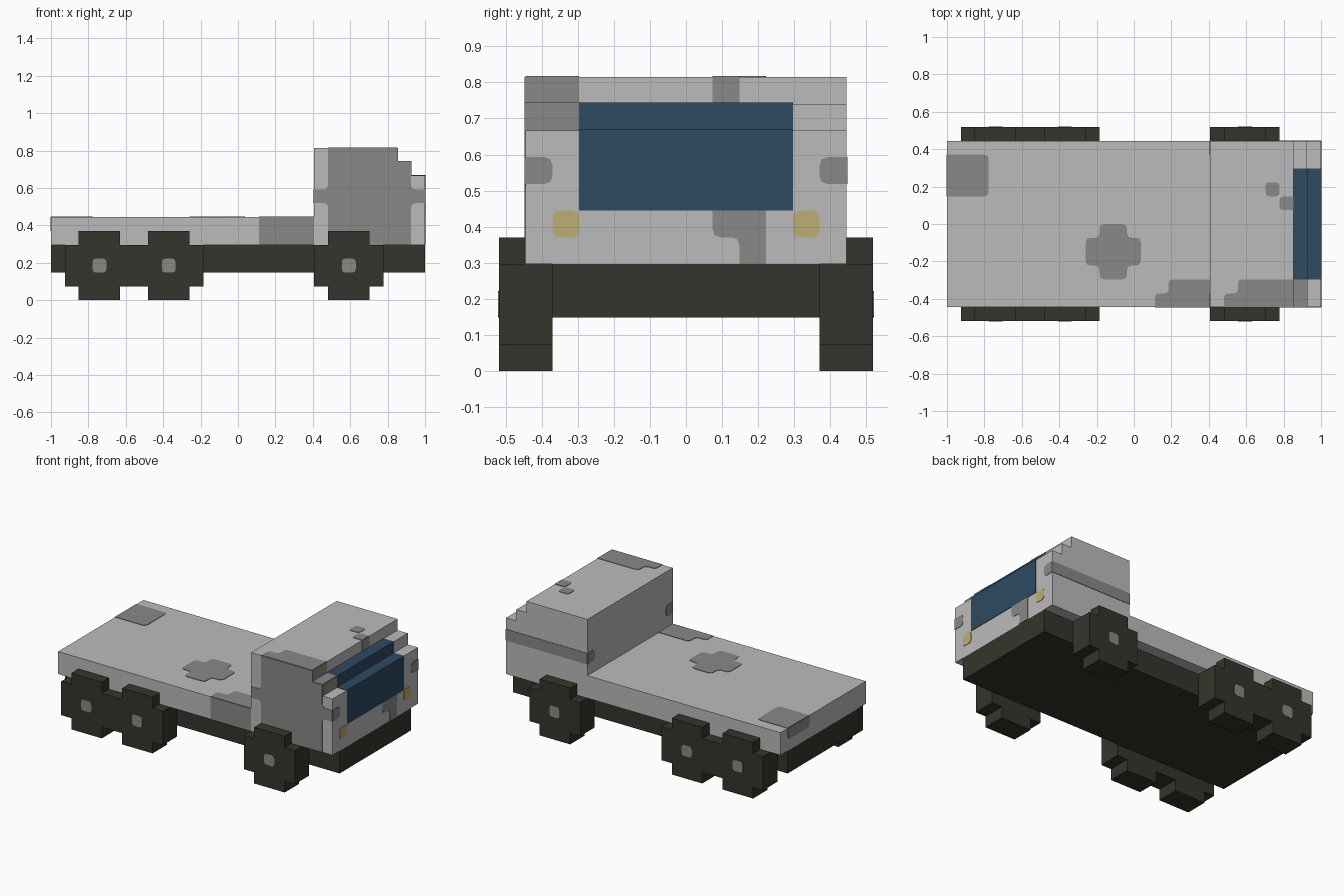
import bpy, bmesh, math
from mathutils import Vector

if "Cube" in bpy.data.objects:
    bpy.data.objects.remove(bpy.data.objects["Cube"])

U = 2 / 27      # size of one block; the model is 27 blocks long
E = 0.04        # plate thickness in blocks


def material(name, rgb):
    m = bpy.data.materials.new(name)
    m.use_nodes = True
    col = (*rgb, 1)
    m.diffuse_color = col
    bsdf = next(n for n in m.node_tree.nodes if n.type == 'BSDF_PRINCIPLED')
    bsdf.inputs["Base Color"].default_value = col
    bsdf.inputs["Roughness"].default_value = 0.9
    return m


LIGHT = material("light grey paint", (0.50, 0.50, 0.50))
DARK = material("dark grey paint", (0.25, 0.25, 0.245))
BLACK = material("black rubber", (0.036, 0.034, 0.025))
BLUE = material("blue glass", (0.027, 0.069, 0.120))
YELLOW = material("yellow lamp", (0.51, 0.42, 0.18))


def rounded(outline):
    """Round each corner by its optional third value."""
    pts = []
    for i, c in enumerate(outline):
        p = Vector(c[:2])
        r = c[2] if len(c) > 2 else 0
        if not r:
            pts.append(p)
            continue
        a = p + (Vector(outline[i - 1][:2]) - p).normalized() * r
        b = p + (Vector(outline[(i + 1) % len(outline)][:2]) - p).normalized() * r
        pts += [a, (a + b) / 4 + p / 2, b]
    return pts


def prism(name, mat, axis, lo, hi, outline):
    """Extrude an outline in block units along an axis from lo to hi."""
    place = {'x': lambda p, d: (d, p.x, p.y),
             'y': lambda p, d: (p.x, d, p.y),
             'z': lambda p, d: (p.x, p.y, d)}[axis]
    pts = rounded(outline)
    bm = bmesh.new()
    rings = []
    for d in (lo, hi):
        ring = []
        for p in pts:
            x, y, z = place(p, d)
            ring.append(bm.verts.new(((x - 13.5) * U, y * U, z * U)))
        rings.append(ring)
        bm.faces.new(ring)
    n = len(pts)
    for i in range(n):
        j = (i + 1) % n
        bm.faces.new((rings[0][i], rings[0][j], rings[1][j], rings[1][i]))
    bmesh.ops.recalc_face_normals(bm, faces=bm.faces)
    me = bpy.data.meshes.new(name)
    bm.to_mesh(me)
    bm.free()
    me.materials.append(mat)
    ob = bpy.data.objects.new(name, me)
    bpy.context.collection.objects.link(ob)
    return ob


def rect(a0, a1, b0, b1, r=0):
    return [(a0, b0, r), (a1, b0, r), (a1, b1, r), (a0, b1, r)]


def plate(name, mat, axis, at, side, outline):
    """Thin painted plate on a surface, facing side (+1 or -1)."""
    return prism(name, mat, axis, at - side * E, at + side * E, outline)


# Main body
prism("chassis", BLACK, 'y', -5, 5, rect(0, 27, 2, 4))
prism("flat_bed", LIGHT, 'y', -6, 6, rect(0, 19, 4, 6))
prism("cab", LIGHT, 'y', -6, 6, [(19, 4), (27, 4), (27, 9), (26, 9),
                                 (26, 10), (25, 10), (25, 11), (19, 11)])
# Stepped windshield, just proud of the cab
prism("windshield", BLUE, 'y', -4, 4, [
    (25, 6), (27 + E, 6), (27 + E, 9 + E), (26 + E, 9 + E),
    (26 + E, 10 + E), (25, 10 + E)])

# Blocky wheels with hubs
for side, s in (("left_side", 1), ("right_side", -1)):
    for label, c in (("rear", 3.5), ("middle", 8.5), ("front", 21.5)):
        prism(f"{label}_wheel_{side}", BLACK, 'y', 5 * s, 7 * s, [
            (c - 1.5, 0), (c + 1.5, 0), (c + 1.5, 1), (c + 2.5, 1),
            (c + 2.5, 4), (c + 1.5, 4), (c + 1.5, 5), (c - 1.5, 5),
            (c - 1.5, 4), (c - 2.5, 4), (c - 2.5, 1), (c - 1.5, 1)])
        plate(f"{label}_hub_{side}", DARK, 'y', 7 * s, s,
              rect(c - .5, c + .5, 2, 3, .25))
    # Headlights and the ends of the side stripe
    plate(f"headlight_{side}", YELLOW, 'x', 27, 1,
          rect(min(4 * s, 5 * s), max(4 * s, 5 * s), 5, 6, .25))
    end = [(6 * s, 7), (5 * s, 7, .3), (5 * s, 8, .3), (6 * s, 8)]
    plate(f"stripe_front_end_{side}", DARK, 'x', 27, 1, end)
    plate(f"stripe_rear_end_{side}", DARK, 'x', 19, -1, end)

# Cab side patches
plate("cab_stripe", DARK, 'y', 6, 1, rect(19, 27, 7, 8))
plate("cab_side_patch", DARK, 'y', -6, -1, [
    (20, 4), (20, 7, .3), (19, 7), (19, 8), (20, 8, .3), (20, 11),
    (25, 11), (25, 10), (26, 10), (26, 8, .3), (27, 8), (27, 7),
    (26, 7, .3), (26, 4)])

# Cab roof, step and nose patches
plate("roof_edge_patch", DARK, 'z', 11, 1, [
    (20, -6), (25, -6), (25, -4), (21, -4, .3), (21, -5, .3), (20, -5, .3)])
plate("upper_step_patch", DARK, 'x', 25, 1, rect(-6, -4, 10, 11))
plate("step_top_patch", DARK, 'z', 10, 1, rect(25, 26, -6, -4))
plate("lower_step_patch", DARK, 'x', 26, 1, rect(-6, -4, 9, 10))
plate("roof_spot", DARK, 'z', 11, 1, rect(23, 24, 2, 3, .25))
plate("roof_front_spot", DARK, 'z', 11, 1,
      [(24, 1, .3), (25, 1), (25, 2), (24, 2, .3)])
plate("step_spot", DARK, 'x', 25, 1, rect(1, 2, 10, 11))
plate("nose_patch", DARK, 'x', 27, 1, [
    (2, 4), (3, 4), (3, 6), (1, 6), (1, 5, .3), (2, 5, .3)])

# Bed patches
plate("bed_corner_patch", DARK, 'z', 6, 1,
      [(0, 2), (3, 2, .3), (3, 5, .3), (0, 5)])
plate("bed_end_patch", DARK, 'x', 0, -1,
      [(2, 6), (2, 5, .3), (5, 5, .3), (5, 6)])
plate("bed_cross_patch", DARK, 'z', 6, 1, [
    (x, y, .35) for x, y in (
        (11, -4), (13, -4), (13, -3), (14, -3), (14, -1), (13, -1),
        (13, 0), (11, 0), (11, -1), (10, -1), (10, -3), (11, -3))])
plate("bed_edge_patch", DARK, 'z', 6, 1, [
    (15, -6), (19, -6), (19, -4), (16, -4, .3), (16, -5, .3), (15, -5, .3)])
plate("bed_side_patch", DARK, 'y', -6, -1, rect(15, 19, 4, 6))
